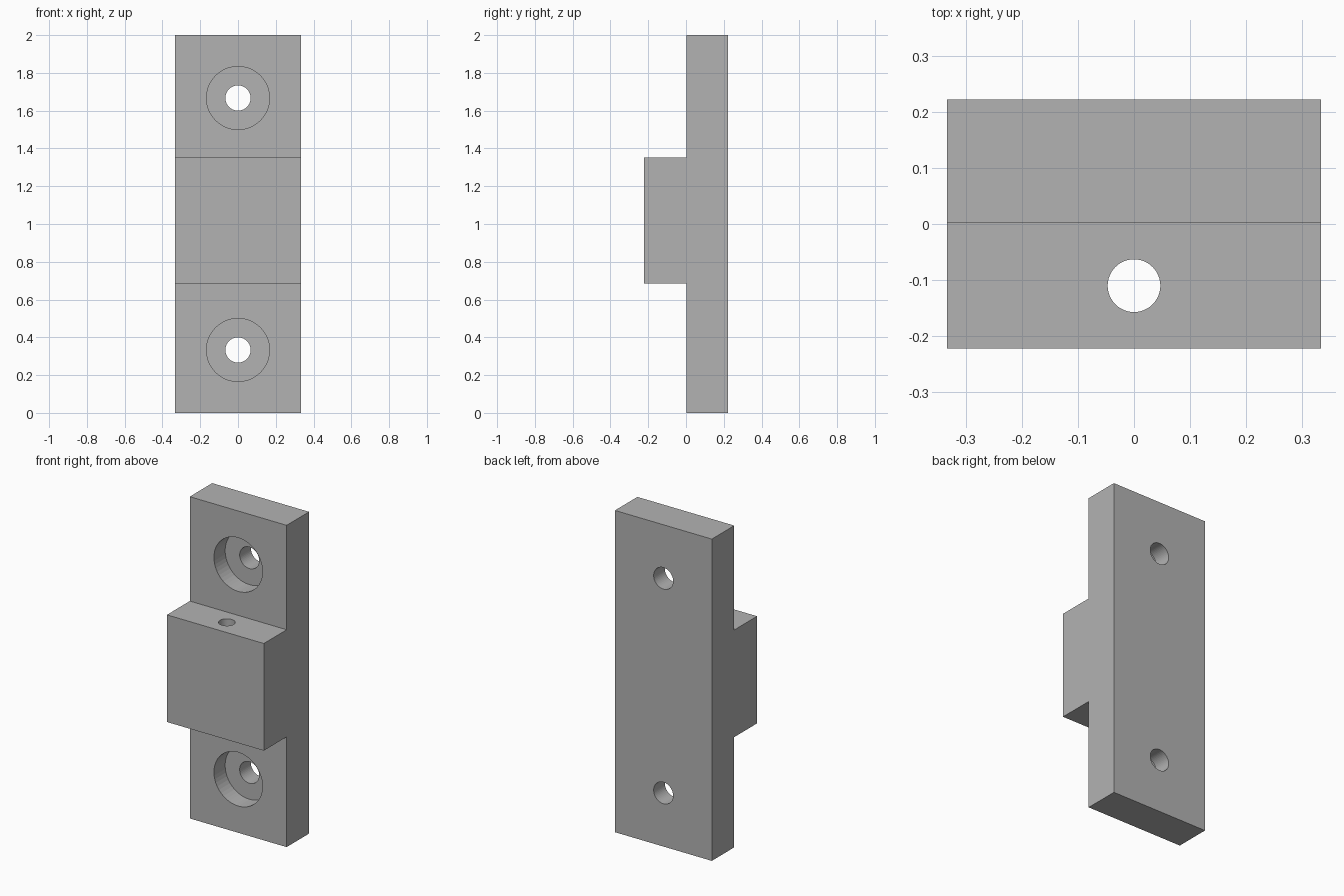
import bpy
import bmesh
from math import radians
from mathutils import Matrix

cube = bpy.data.objects.get("Cube")
if cube:
    bpy.data.objects.remove(cube, do_unlink=True)

HALF_WIDTH = 0.333
HALF_DEPTH = 0.222
STEP_Y = 0.002
BLOCK_BOTTOM, BLOCK_TOP = 0.685, 1.351
SCREW_HEIGHTS = (0.333, 1.667)

grey = bpy.data.materials.new("plain grey")
grey.use_nodes = True
colour = (0.45, 0.45, 0.45, 1)
grey.diffuse_color = colour
grey.node_tree.nodes["Principled BSDF"].inputs["Base Color"].default_value = colour


def make_object(name, bm):
    bmesh.ops.recalc_face_normals(bm, faces=bm.faces)
    mesh = bpy.data.meshes.new(name)
    bm.to_mesh(mesh)
    bm.free()
    mesh.materials.append(grey)
    obj = bpy.data.objects.new(name, mesh)
    bpy.context.collection.objects.link(obj)
    return obj


def drill(target, name, radius, length, centre, along_y):
    """Cut a round hole with a hidden cylinder."""
    matrix = Matrix.Translation(centre)
    if along_y:
        matrix = matrix @ Matrix.Rotation(radians(90), 4, "X")
    bm = bmesh.new()
    bmesh.ops.create_cone(bm, cap_ends=True, segments=48, radius1=radius,
                          radius2=radius, depth=length, matrix=matrix)
    cutter = make_object(name, bm)
    cutter.hide_render = True
    cutter.hide_set(True)
    cutter.display_type = "WIRE"
    mod = target.modifiers.new(name, "BOOLEAN")
    mod.operation = "DIFFERENCE"
    mod.solver = "EXACT"
    mod.object = cutter


# Back plate and centre block, extruded from one side profile
profile = [(HALF_DEPTH, 0), (HALF_DEPTH, 2), (STEP_Y, 2), (STEP_Y, BLOCK_TOP),
           (-HALF_DEPTH, BLOCK_TOP), (-HALF_DEPTH, BLOCK_BOTTOM),
           (STEP_Y, BLOCK_BOTTOM), (STEP_Y, 0)]
bm = bmesh.new()
side = bm.faces.new([bm.verts.new((-HALF_WIDTH, y, z)) for y, z in profile])
extruded = bmesh.ops.extrude_face_region(bm, geom=[side])
new_verts = [v for v in extruded["geom"] if isinstance(v, bmesh.types.BMVert)]
bmesh.ops.translate(bm, verts=new_verts, vec=(2 * HALF_WIDTH, 0, 0))
bracket = make_object("mounting_bracket", bm)

# Counterbored screw holes, halfway sunk into the plate
for label, z in zip(("lower", "upper"), SCREW_HEIGHTS):
    drill(bracket, label + "_counterbore_cutter", 0.167, 0.22, (0, STEP_Y, z), True)
    drill(bracket, label + "_screw_hole_cutter", 0.067, 1, (0, 0, z), True)

# Vertical hole through the block
drill(bracket, "rod_hole_cutter", 0.047, 1, (0, -0.11, 1.018), False)
